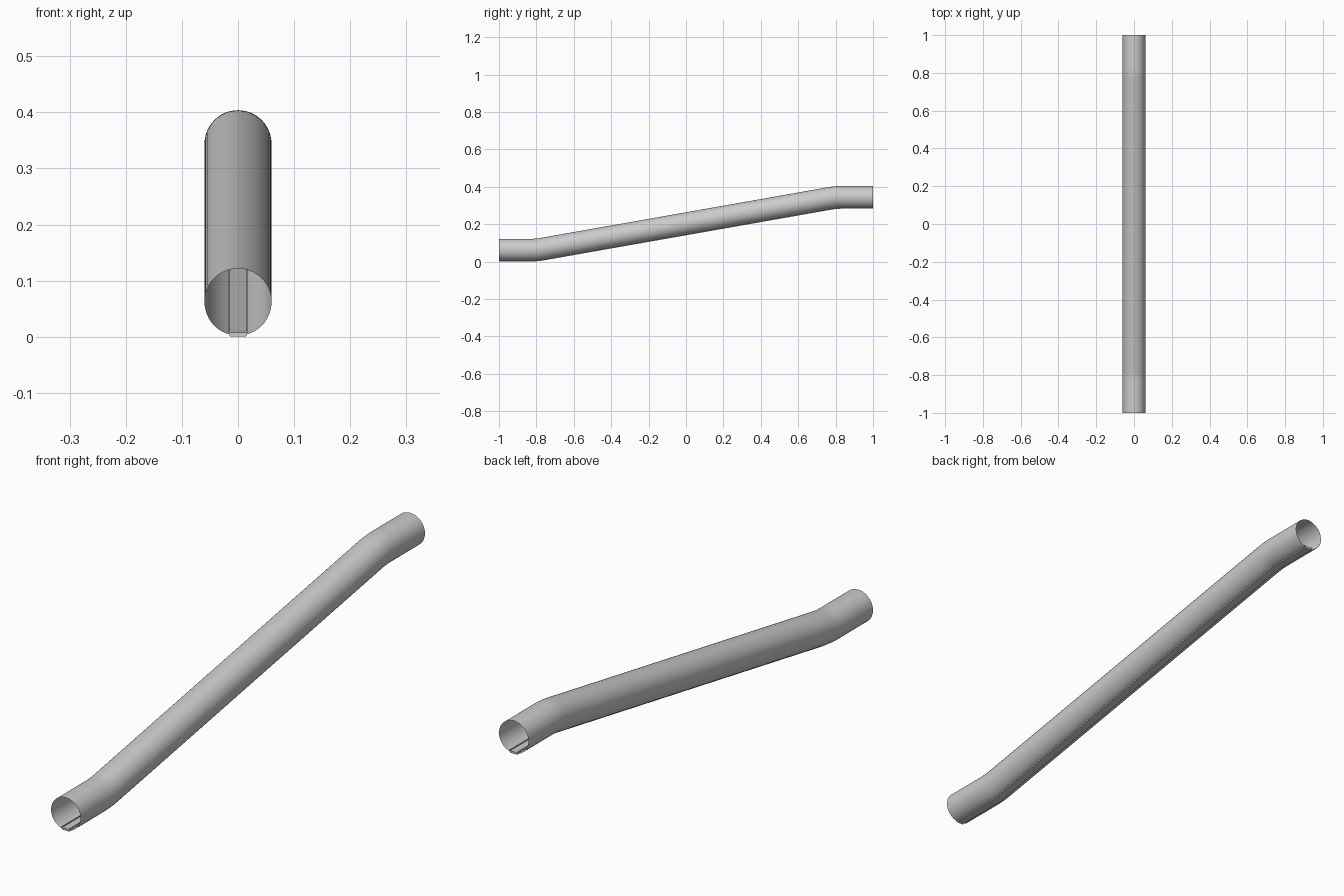
import bpy, bmesh, math
from mathutils import Vector

if "Cube" in bpy.data.objects:
    bpy.data.objects.remove(bpy.data.objects["Cube"])

AXIS_Z, RADIUS = 0.062, 0.0597
RISE = 1.6 * math.tan(math.radians(10))


def bend(y, z, s_in, s_out, half=0.03, steps=5):
    # rounded corner as a quadratic arc in the y-z plane
    a = Vector((y - half, z - half * s_in))
    b = Vector((y, z))
    c = Vector((y + half, z + half * s_out))
    ts = [i / steps for i in range(steps + 1)]
    return [a * (1 - t) ** 2 + b * 2 * t * (1 - t) + c * t * t for t in ts]


# Centre line: low level end, straight ramp, high level end
slope = RISE / 1.6
path = [Vector((-1, AXIS_Z))]
path += bend(-0.8, AXIS_Z, 0, slope)
path += bend(0.8, AXIS_Z + RISE, slope, 0)
path += [Vector((1, AXIS_Z + RISE))]


def sweep(name, profile, capped):
    # carry an (x, height) profile along the path with mitred corners
    bm = bmesh.new()
    rings = []
    for i, p in enumerate(path):
        d0 = (p - path[i - 1]).normalized() if i else Vector((1, 0))
        d1 = (path[i + 1] - p).normalized() if i < len(path) - 1 else Vector((1, 0))
        t = (d0 + d1).normalized()
        n = Vector((-t.y, t.x)) / t.dot(d0)
        rings.append([bm.verts.new((x, p.x + n.x * h, p.y + n.y * h)) for x, h in profile])
    k = len(profile)
    for a, b in zip(rings, rings[1:]):
        for j in range(k):
            bm.faces.new((a[j], a[(j + 1) % k], b[(j + 1) % k], b[j]))
    if capped:
        bm.faces.new(rings[0])
        bm.faces.new(rings[-1][::-1])
    bmesh.ops.recalc_face_normals(bm, faces=bm.faces)
    mesh = bpy.data.meshes.new(name)
    bm.to_mesh(mesh)
    bm.free()
    ob = bpy.data.objects.new(name, mesh)
    bpy.context.collection.objects.link(ob)
    bpy.ops.object.select_all(action='DESELECT')
    ob.select_set(True)
    bpy.context.view_layer.objects.active = ob
    bpy.ops.object.shade_smooth_by_angle(angle=math.radians(30))
    return ob


# Thin open-ended tube
circle = [(RADIUS * math.cos(2 * math.pi * i / 48), RADIUS * math.sin(2 * math.pi * i / 48))
          for i in range(48)]
sweep("tube", circle, False)

# Shallow channel with raised lips along the tube floor
half = [(0.0145, 0.0005), (0.017, 0.008), (0.017, 0.0115), (0.014, 0.0115), (0.014, 0.008)]
section = half + [(-x, z) for x, z in reversed(half)]
sweep("floor_channel", [(x, z - AXIS_Z) for x, z in section], True)
